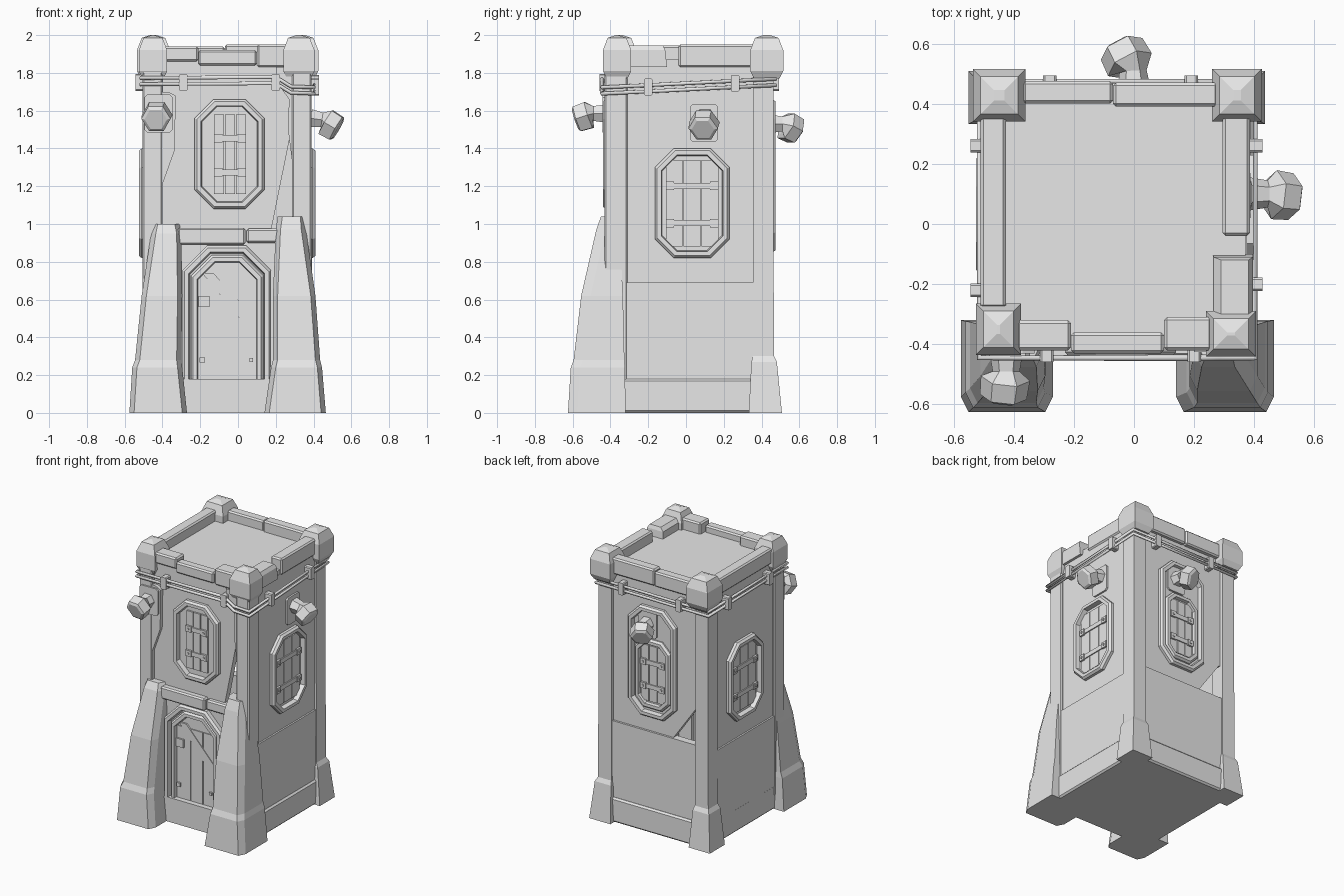
import bpy
import bmesh
from mathutils import Vector

# Remove the default cube
default_cube = bpy.data.objects.get("Cube")
if default_cube:
    bpy.data.objects.remove(default_cube, do_unlink=True)

# Single plain stone colour
stone = bpy.data.materials.new("plain_grey")
stone.use_nodes = True
stone.diffuse_color = (0.8, 0.8, 0.8, 1)
stone.node_tree.nodes["Principled BSDF"].inputs["Base Color"].default_value = (0.8, 0.8, 0.8, 1)


def loft(name, rings, closed=False):
    """Skin a list of equal point rings, capped at the ends or joined into a loop."""
    bm = bmesh.new()
    loops = [[bm.verts.new(p) for p in ring] for ring in rings]
    pairs = list(zip(loops, loops[1:]))
    if closed:
        pairs.append((loops[-1], loops[0]))
    else:
        bm.faces.new(loops[0])
        bm.faces.new(loops[-1])
    for low, high in pairs:
        count = len(low)
        for i in range(count):
            j = (i + 1) % count
            bm.faces.new((low[i], low[j], high[j], high[i]))
    bmesh.ops.recalc_face_normals(bm, faces=bm.faces)
    mesh = bpy.data.meshes.new(name)
    bm.to_mesh(mesh)
    bm.free()
    mesh.materials.append(stone)
    obj = bpy.data.objects.new(name, mesh)
    bpy.context.scene.collection.objects.link(obj)
    return obj


def bevel(obj, width):
    mod = obj.modifiers.new("edge_bevel", "BEVEL")
    mod.width = width
    mod.segments = 1
    return obj


def on_side(side, u, z, d):
    """Point on a tower side: u across, z up, d outward from the origin."""
    return {"front": (u, -d, z), "back": (u, d, z),
            "right": (d, u, z), "left": (-d, u, z)}[side]


def slab(name, side, outline, inner, outer):
    """Extrude a wall outline from one depth to another."""
    return loft(name, [[on_side(side, u, z, d) for u, z in outline] for d in (inner, outer)])


def rect(u0, u1, z0, z1):
    return [(u0, z0), (u1, z0), (u1, z1), (u0, z1)]


def octagon(u0, u1, z0, z1, c):
    return [(u0 + c, z0), (u1 - c, z0), (u1, z0 + c), (u1, z1 - c),
            (u1 - c, z1), (u0 + c, z1), (u0, z1 - c), (u0, z0 + c)]


def arch(u0, u1, z0, z1, c):
    return [(u0, z0), (u1, z0), (u1, z1 - c), (u1 - c, z1), (u0 + c, z1), (u0, z1 - c)]


def box_ring(z, x0, x1, y0, y1, c=0):
    """Horizontal ring whose front corners may be cut by c."""
    if not c:
        return [(x0, y0, z), (x1, y0, z), (x1, y1, z), (x0, y1, z)]
    return [(x0 + c, y0, z), (x1 - c, y0, z), (x1, y0 + 2 * c, z),
            (x1, y1, z), (x0, y1, z), (x0, y0 + 2 * c, z)]


def box(name, x0, x1, y0, y1, z0, z1, width=0.0):
    obj = loft(name, [box_ring(z, x0, x1, y0, y1) for z in (z0, z1)])
    return bevel(obj, width) if width else obj


def frame(name, side, shape, u0, u1, z0, z1, d, cut):
    """Raised surround with a sloped outer edge."""
    steps = [(0, d - 0.02), (0, d + 0.02), (0.012, d + 0.035), (0.034, d + 0.035), (0.042, d - 0.02)]
    loft(name, [[on_side(side, u, z, depth) for u, z in
                 shape(u0 + s, u1 - s, z0 if shape is arch else z0 + s, z1 - s, cut - s * 0.5)]
                for s, depth in steps], closed=True)


def shutters(side, u0, u1, z0, z1, d):
    """Three planks, two cross bars and hinge plates."""
    width = (u1 - u0) / 3
    for i in range(3):
        u = u0 + i * width
        slab(side + "_shutter_plank", side, rect(u + 0.003, u + width - 0.003, z0, z1), d - 0.01, d + 0.008)
    for part in (0.27, 0.7):
        z = z0 + part * (z1 - z0)
        slab(side + "_shutter_bar", side, rect(u0 + 0.005, u1 - 0.005, z - 0.016, z + 0.016), d, d + 0.016)
        for u in (u0 + 0.025, u1 - 0.025):
            slab(side + "_shutter_hinge", side, rect(u - 0.022, u + 0.022, z - 0.022, z + 0.022), d, d + 0.022)
            slab(side + "_hinge_bolt", side, octagon(u - 0.008, u + 0.008, z - 0.008, z + 0.008, 0.004), d, d + 0.028)


def lamp(name, base, neck, head):
    """Short neck that opens into a six-sided lamp head."""
    base, neck, head = Vector(base), Vector(neck).normalized(), Vector(head).normalized()
    elbow = base + neck * 0.06
    stations = [(base, neck, 0.055), (elbow, neck, 0.045), (elbow + head * 0.025, head, 0.082),
                (elbow + head * 0.09, head, 0.078), (elbow + head * 0.1, head, 0.06)]
    rings = []
    for centre, axis, radius in stations:
        across = axis.cross(Vector((0, 0, 1))).normalized()
        up = across.cross(axis)
        rings.append([centre + (across * a + up * b) * radius for a, b in
                      ((1, 0), (0.5, 0.87), (-0.5, 0.87), (-1, 0), (-0.5, -0.87), (0.5, -0.87))])
    loft(name, rings)


# Base and roof
box("plinth", -0.5, 0.4, -0.44, 0.47, 0, 0.18, 0.012)
box("roof_floor", -0.49, 0.37, -0.41, 0.44, 1.83, 1.87)

# Lower and upper walls, with broken gaps at the front and back
slab("front_lower_wall", "front", rect(-0.45, 0.34, 0.17, 0.95), 0.36, 0.405)
slab("front_upper_wall", "front", [(-0.42, 0.94), (0.17, 0.94), (0.275, 1.46), (0.31, 1.46),
                                   (0.31, 1.84), (-0.42, 1.84)], 0.36, 0.405)
slab("back_lower_wall", "back", rect(-0.45, 0.34, 0.17, 0.74), 0.4, 0.455)
slab("back_upper_wall", "back", [(-0.2, 0.73), (0.34, 0.73), (0.34, 1.84), (-0.42, 1.84),
                                 (-0.42, 1.0), (-0.39, 1.0)], 0.4, 0.44)
for side, depth in (("right", 0.375), ("left", 0.49)):
    slab(side + "_lower_wall", side, rect(-0.38, 0.42, 0.17, 0.69), depth - 0.045, depth + 0.012)
    slab(side + "_upper_wall", side, rect(-0.38, 0.42, 0.68, 1.84), depth - 0.045, depth)

# Corner posts with flared feet at the back
for name, x0, x1, out in (("left", -0.505, -0.4, -1), ("right", 0.285, 0.39, 1)):
    rings = []
    for z, flare in ((0, 0.045), (0.27, 0.018), (0.3, 0.003), (1.0, 0), (1.84, 0)):
        a, b = (x0 - flare, x1 + flare / 2) if out < 0 else (x0 - flare / 2, x1 + flare)
        rings.append(box_ring(z, a, b, 0.355 - flare / 2, 0.463 + flare))
    loft(name + "_back_post", rings)
    box(name + "_front_post", x0, x1, -0.432, -0.31, 0.1, 1.84, 0.008)

# Ragged stonework beside the front posts
slab("ragged_stone_left", "front", [(-0.49, 0.98), (-0.4, 0.98), (-0.4, 1.21), (-0.335, 1.39),
                                    (-0.33, 1.68), (-0.37, 1.7), (-0.49, 1.7)], 0.38, 0.43)
slab("ragged_stone_right", "front", [(0.37, 1.3), (0.29, 1.3), (0.265, 1.5), (0.27, 1.66),
                                     (0.2, 1.76), (0.2, 1.83), (0.37, 1.83)], 0.38, 0.425)

# Front buttresses
for name, sections in (
        ("left", ((0, -0.575, -0.27, 0), (0.24, -0.56, -0.295, 0.015), (0.28, -0.545, -0.3, 0.03),
                  (0.62, -0.51, -0.295, 0.07), (0.95, -0.46, -0.3, 0.15), (1.0, -0.45, -0.31, 0.175))),
        ("right", ((0, 0.14, 0.465, 0), (0.24, 0.175, 0.445, 0.015), (0.28, 0.185, 0.435, 0.03),
                   (0.62, 0.185, 0.41, 0.07), (0.97, 0.2, 0.36, 0.15), (1.04, 0.21, 0.355, 0.175)))):
    loft(name + "_buttress", [box_ring(z, x0, x1, back - 0.625, -0.32 - back * 0.2, 0.025)
                              for z, x0, x1, back in sections])

# Door, surround and lintel
slab("door_step", "front", rect(-0.3, 0.2, 0, 0.18), 0.4, 0.45)
frame("door_surround", "front", arch, -0.295, 0.175, 0.18, 0.885, 0.415, 0.13)
frame("door_inner_surround", "front", arch, -0.25, 0.135, 0.18, 0.835, 0.4, 0.11)
for u0, u1 in ((-0.21, -0.1), (-0.095, 0.0), (0.005, 0.095)):
    slab("door_plank", "front", rect(u0, u1, 0.18, 0.71), 0.4, 0.412)
slab("door_brace", "front", [(-0.19, 0.74), (-0.13, 0.74), (0.09, 0.5), (0.09, 0.4)], 0.4, 0.417)
for u, z, r in ((-0.18, 0.59, 0.03), (-0.19, 0.28, 0.014), (0.07, 0.28, 0.01)):
    slab("door_hinge", "front", rect(u - r, u + r, z - r, z + r), 0.4, 0.425)
bevel(slab("lintel_left", "front", rect(-0.32, 0.04, 0.89, 0.98), 0.38, 0.45), 0.01)
bevel(slab("lintel_right", "front", rect(0.045, 0.23, 0.9, 0.975), 0.38, 0.44), 0.01)

# Windows
frame("front_window_surround", "front", octagon, -0.23, 0.14, 1.08, 1.66, 0.405, 0.1)
shutters("front", -0.13, 0.045, 1.16, 1.58, 0.41)
for side, depth in (("right", 0.375), ("left", 0.49)):
    frame(side + "_window_surround", side, octagon, -0.165, 0.23, 0.82, 1.4, depth, 0.1)
    shutters(side, -0.11, 0.175, 0.88, 1.34, depth)
frame("back_window_surround", "back", octagon, -0.24, 0.15, 0.85, 1.66, 0.44, 0.1)
frame("back_window_inner_surround", "back", octagon, -0.19, 0.1, 0.91, 1.42, 0.43, 0.07)
shutters("back", -0.145, 0.055, 0.96, 1.37, 0.44)

# Lamps and their mounting plates
for side, u, z, depth in (("front", -0.42, 1.585, 0.425), ("right", 0.095, 1.535, 0.37), ("back", 0, 1.53, 0.435)):
    slab(side + "_lamp_plate", side, octagon(u - 0.075, u + 0.075, z - 0.1, z + 0.1, 0.015), depth, depth + 0.018)
lamp("front_lamp", (-0.425, -0.43, 1.585), (0, -1, 0), (-0.1, -0.9, -0.3))
lamp("right_lamp", (0.385, 0.1, 1.56), (1, 0, -0.15), (0.85, -0.1, -0.5))
lamp("back_lamp", (0.0, 0.45, 1.53), (-0.05, 1, 0), (-0.45, 0.85, -0.45))

# Parapet beams, split into worn stones
for name, x0, x1, y0, y1, z0, z1 in (
        ("front_a", -0.39, -0.21, -0.42, -0.32, 1.86, 1.94),
        ("front_b", -0.21, 0.1, -0.43, -0.36, 1.84, 1.92),
        ("front_c", 0.1, 0.26, -0.42, -0.31, 1.83, 1.95),
        ("back_a", -0.37, -0.07, 0.4, 0.475, 1.83, 1.94),
        ("back_b", -0.07, 0.28, 0.39, 0.47, 1.83, 1.95),
        ("left", -0.51, -0.425, -0.28, 0.36, 1.83, 1.945),
        ("right_a", 0.295, 0.385, -0.04, 0.36, 1.83, 1.95)):
    box("parapet_" + name, x0, x1, y0, y1, z0, z1, 0.01)
loft("parapet_right_b", [box_ring(1.83, 0.26, 0.395, -0.31, -0.1),
                         box_ring(1.92, 0.265, 0.395, -0.31, -0.11),
                         box_ring(1.945, 0.29, 0.38, -0.31, -0.12)])

# Corner caps with shallow pyramid tops
for name, x0, x1, y0, y1 in (("front_left", 0.24, 0.405, -0.44, -0.29), ("front_right", -0.525, -0.375, -0.435, -0.265),
                             ("back_left", 0.26, 0.425, 0.34, 0.515), ("back_right", -0.535, -0.36, 0.34, 0.515)):
    loft(name + "_cap", [box_ring(z, x0 + s, x1 - s, y0 + s, y1 - s) for z, s in
                         ((1.77, 0.02), (1.81, 0), (1.92, 0), (1.985, 0.025), (2.0, 0.07))])

# Twin cable around the top
for lift in (0, 0.033):
    curve = bpy.data.curves.new("cable", "CURVE")
    curve.dimensions = "3D"
    curve.bevel_depth = 0.011
    curve.bevel_resolution = 1
    path = [(-0.515, -0.445, 1.74), (0.2, -0.445, 1.745), (0.28, -0.445, 1.695), (0.403, -0.445, 1.69),
            (0.403, 0.475, 1.735), (-0.515, 0.475, 1.73)]
    spline = curve.splines.new("POLY")
    spline.points.add(len(path) - 1)
    for point, (x, y, z) in zip(spline.points, path):
        point.co = (x, y, z + lift, 1)
    spline.use_cyclic_u = True
    curve.materials.append(stone)
    bpy.context.scene.collection.objects.link(bpy.data.objects.new("cable", curve))
for side, u, z, d in (("front", -0.29, 1.75, 0.4), ("front", 0.2, 1.75, 0.4), ("right", -0.2, 1.725, 0.37),
                      ("right", 0.26, 1.745, 0.37), ("back", -0.28, 1.75, 0.435), ("back", 0.19, 1.75, 0.435),
                      ("left", -0.22, 1.75, 0.485), ("left", 0.26, 1.75, 0.485)):
    slab("cable_bracket", side, octagon(u - 0.022, u + 0.022, z - 0.045, z + 0.045, 0.006), d, d + 0.058)
